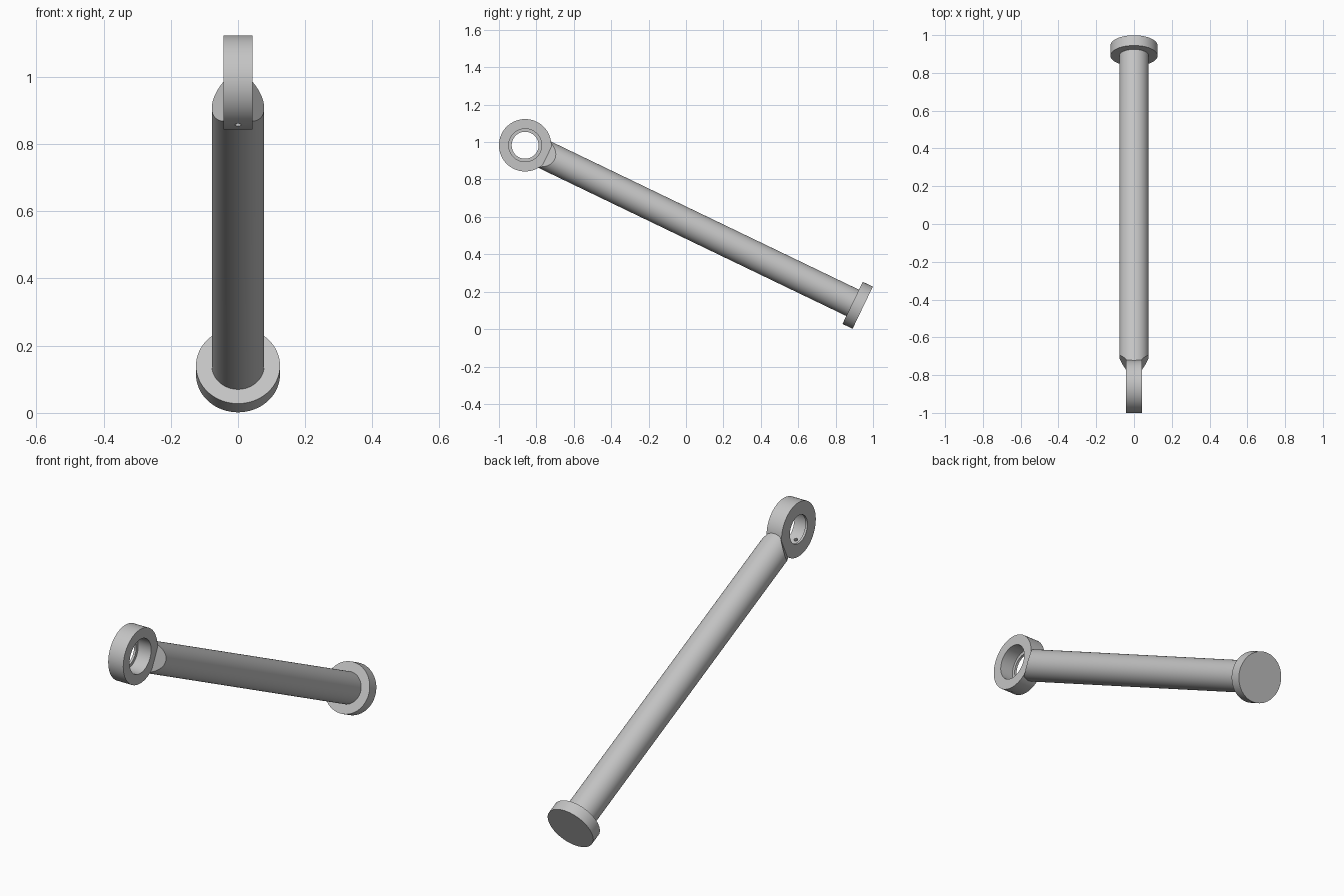
import bpy
import bmesh
import math
from mathutils import Matrix, Vector

cube = bpy.data.objects.get("Cube")
if cube:
    bpy.data.objects.remove(cube, do_unlink=True)

SEGMENTS = 96
EYE_RADIUS, EYE_HALF, BORE, LIP = 0.14, 0.043, 0.088, 0.072
ROD_RADIUS, HEAD_RADIUS, HEAD_THICK, LENGTH = 0.078, 0.125, 0.06, 2.003

# Local frame: eye centre at the origin, rod running along +y
PLACE = Matrix.Translation((0, -0.86, 0.983)) @ Matrix.Rotation(math.radians(-25.7), 4, "X")

steel = bpy.data.materials.new("plain grey metal")
steel.use_nodes = True
GREY = (0.55, 0.55, 0.55, 1)
steel.diffuse_color = GREY
steel.node_tree.nodes["Principled BSDF"].inputs["Base Color"].default_value = GREY


def finish(name, bm):
    bmesh.ops.recalc_face_normals(bm, faces=bm.faces[:])
    mesh = bpy.data.meshes.new(name)
    bm.to_mesh(mesh)
    bm.free()
    mesh.materials.append(steel)
    obj = bpy.data.objects.new(name, mesh)
    bpy.context.collection.objects.link(obj)
    obj.matrix_world = PLACE
    return obj


def cylinder(bm, radius, start, end, axis="Y"):
    """Capped cylinder along local y or z."""
    turn = Matrix.Rotation(math.radians(-90), 4, "X") if axis == "Y" else Matrix()
    shift = Matrix.Translation((0, 0, (start + end) / 2))
    bmesh.ops.create_cone(bm, cap_ends=True, segments=SEGMENTS, radius1=radius,
                          radius2=radius, depth=end - start, matrix=turn @ shift)


def smooth(obj):
    bpy.ops.object.select_all(action="DESELECT")
    obj.select_set(True)
    bpy.context.view_layer.objects.active = obj
    bpy.ops.object.shade_smooth_by_angle(angle=math.radians(30))


# Eye: ring turned about x, with a counterbore leaving a thin lip on one side
bm = bmesh.new()
lip_x = -EYE_HALF + 0.012
profile = [(EYE_HALF, EYE_RADIUS), (EYE_HALF, BORE), (lip_x, BORE),
           (lip_x, LIP), (-EYE_HALF, LIP), (-EYE_HALF, EYE_RADIUS)]
verts = [bm.verts.new((x, 0, r)) for x, r in profile]
edges = [bm.edges.new((v, verts[i - 1])) for i, v in enumerate(verts)]
bmesh.ops.spin(bm, geom=verts + edges, cent=(0, 0, 0), axis=(1, 0, 0),
               angle=math.tau, steps=SEGMENTS, use_merge=True)
bmesh.ops.remove_doubles(bm, verts=bm.verts[:], dist=1e-5)
eye = finish("eye_ring", bm)

# Oil hole through the underside of the eye
bm = bmesh.new()
cylinder(bm, 0.009, -0.2, -0.05, "Z")
cutter = finish("oil_hole_cutter", bm)
cutter.hide_render = True
cut = eye.modifiers.new("oil_hole", "BOOLEAN")
cut.operation = "DIFFERENCE"
cut.solver = "EXACT"
cut.object = cutter
bpy.context.view_layer.objects.active = eye
bpy.ops.object.modifier_apply(modifier=cut.name)
bpy.data.objects.remove(cutter, do_unlink=True)

# Rod: its eye end is cut back by a sloping facet on each side
bm = bmesh.new()
cylinder(bm, ROD_RADIUS, 0.1, LENGTH - HEAD_THICK)
for side in (1, -1):
    bmesh.ops.bisect_plane(bm, geom=bm.verts[:] + bm.edges[:] + bm.faces[:],
                           plane_co=(side * EYE_HALF, 0.13, 0),
                           plane_no=Vector((side * 0.045, -0.035, 0)).normalized(),
                           clear_outer=True)
    bmesh.ops.holes_fill(bm, edges=[e for e in bm.edges if e.is_boundary], sides=0)
rod = finish("rod", bm)

# Flat round head at the far end
bm = bmesh.new()
cylinder(bm, HEAD_RADIUS, LENGTH - HEAD_THICK, LENGTH)
head = finish("end_disc", bm)

for part in (eye, rod, head):
    smooth(part)
